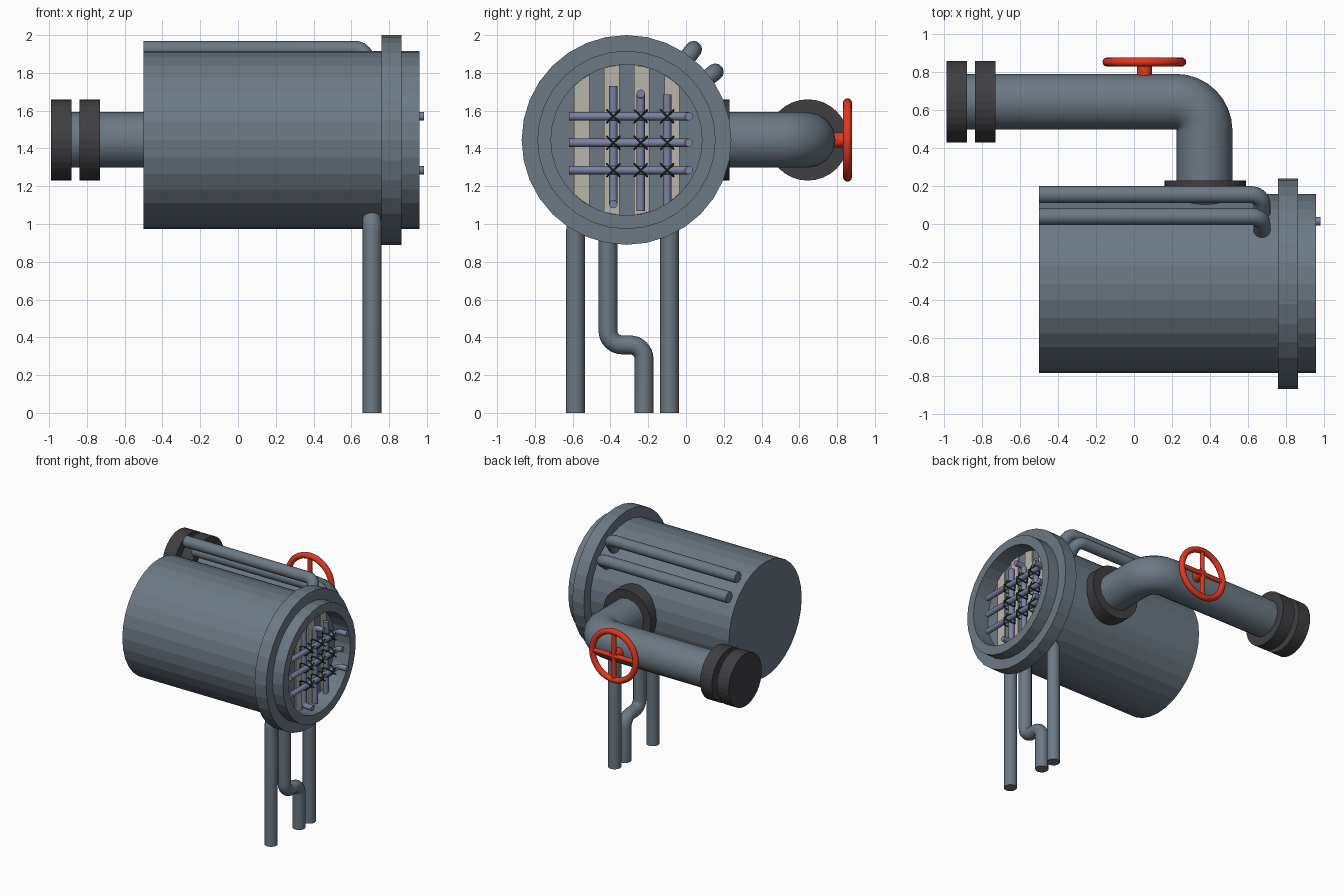
import bpy, bmesh, math
from mathutils import Vector, Matrix

if "Cube" in bpy.data.objects:
    bpy.data.objects.remove(bpy.data.objects["Cube"])

CY, CZ = -0.315, 1.445          # drum axis
PY = 0.645                      # side pipe axis


def material(name, rgb):
    m = bpy.data.materials.new(name)
    m.diffuse_color = (*rgb, 1)
    m.use_nodes = True
    m.node_tree.nodes["Principled BSDF"].inputs["Base Color"].default_value = m.diffuse_color
    return m


STEEL = material("steel", (0.15, 0.19, 0.23))
DARK = material("dark_iron", (0.05, 0.05, 0.055))
RED = material("red_paint", (0.75, 0.04, 0.015))
BEIGE = material("beige", (0.48, 0.46, 0.40))
BAR = material("bar_steel", (0.20, 0.22, 0.36))
WIRE = material("wire", (0.015, 0.05, 0.03))


def finish(ob, mat, angle=None):
    ob.data.materials.clear()
    ob.data.materials.append(mat)
    if angle:
        bpy.ops.object.select_all(action='DESELECT')
        ob.select_set(True)
        bpy.context.view_layer.objects.active = ob
        bpy.ops.object.shade_smooth_by_angle(angle=math.radians(angle))
    return ob


def from_bmesh(name, bm, mat, angle=None):
    bmesh.ops.recalc_face_normals(bm, faces=bm.faces)
    me = bpy.data.meshes.new(name)
    bm.to_mesh(me)
    bm.free()
    ob = bpy.data.objects.new(name, me)
    bpy.context.collection.objects.link(ob)
    return finish(ob, mat, angle)


def lathe(name, profile, origin, axis, mat, seg=32, angle=None):
    """Spin (distance, radius) pairs about an axis."""
    bm = bmesh.new()
    vs = [bm.verts.new((r, 0, d)) for d, r in profile]
    edges = [bm.edges.new(p) for p in zip(vs, vs[1:])]
    bmesh.ops.spin(bm, geom=vs + edges, cent=(0, 0, 0), axis=(0, 0, 1),
                   angle=math.tau, steps=seg, use_duplicate=False)
    bmesh.ops.remove_doubles(bm, verts=bm.verts, dist=1e-4)
    q = Vector(axis).to_track_quat('Z', 'Y').to_matrix().to_4x4()
    bm.transform(Matrix.Translation(origin) @ q)
    return from_bmesh(name, bm, mat, angle)


def disc(name, a, b, r, origin, axis, mat, seg=32, angle=None):
    return lathe(name, [(a, 0), (a, r), (b, r), (b, 0)], origin, axis, mat, seg, angle)


def tube(name, pts, r, mat, bend=0.08, res=4, closed=False):
    """Round pipe along a path with filleted corners."""
    pts = [Vector(p) for p in pts]
    path = pts
    if not closed:
        path = [pts[0]]
        for p, c, n in zip(pts, pts[1:], pts[2:]):
            u, v = (p - c).normalized(), (n - c).normalized()
            centre = c + (u + v) * bend          # right-angle corners
            for i in range(9):
                t = math.pi / 2 * i / 8
                path.append(centre - v * bend * math.cos(t) - u * bend * math.sin(t))
        path.append(pts[-1])
    cu = bpy.data.curves.new(name, 'CURVE')
    cu.dimensions = '3D'
    cu.bevel_depth, cu.bevel_resolution, cu.use_fill_caps = r, res, True
    sp = cu.splines.new('POLY')
    sp.points.add(len(path) - 1)
    for s, p in zip(sp.points, path):
        s.co = (*p, 1)
    sp.use_cyclic_u = closed
    ob = bpy.data.objects.new(name, cu)
    bpy.context.collection.objects.link(ob)
    bpy.ops.object.select_all(action='DESELECT')
    ob.select_set(True)
    bpy.context.view_layer.objects.active = ob
    bpy.ops.object.convert(target='MESH')
    return finish(bpy.context.object, mat, 40)


# Drum with collar and recessed mouth
lathe("drum", [(-0.5, 0), (-0.5, 0.472), (0.76, 0.472), (0.76, 0.555), (0.865, 0.555),
               (0.865, 0.472), (0.96, 0.472), (0.96, 0.40), (0.82, 0.40), (0.82, 0)],
      (0, CY, CZ), (1, 0, 0), STEEL)

# Beige slats on the mouth floor, clipped to its circle
for i in range(4):
    y = -0.552 + 0.159 * i
    bm = bmesh.new()
    sides = [y - 0.04, y, y + 0.04]
    half = [math.sqrt(0.398 ** 2 - (s - CY) ** 2) for s in sides]
    ring = [(s, CZ - h) for s, h in zip(sides, half)]
    ring += [(s, CZ + h) for s, h in zip(sides[::-1], half[::-1])]
    f = bm.faces.new([bm.verts.new((0.815, *p)) for p in ring])
    ext = bmesh.ops.extrude_face_region(bm, geom=[f])
    bmesh.ops.translate(bm, vec=(0.015, 0, 0),
                        verts=[g for g in ext["geom"] if isinstance(g, bmesh.types.BMVert)])
    from_bmesh(f"mouth_slat_{i}", bm, BEIGE)

# Legs, bent into the drum at the top
LX = 0.71
for name, y, inward in (("leg_front", -0.585, 0.2), ("leg_rear", -0.087, -0.2)):
    tube(name, [(LX, y, 0), (LX, y, 1.04), (LX, y + inward, 1.04)], 0.05, STEEL)
tube("leg_drain", [(LX, -0.222, 0), (LX, -0.222, 0.36), (LX, -0.413, 0.36),
                   (LX, -0.413, 1.1)], 0.05, STEEL, bend=0.075)

# Thin pipes along the top, turning into the drum
for i, (y, z) in enumerate(((0.04, 1.925), (0.155, 1.805))):
    p = Vector((0.675, y, z))
    inward = (Vector((0.675, CY, CZ)) - p).normalized() * 0.16
    tube(f"top_pipe_{i}", [(-0.5, y, z), p, p + inward], 0.045, STEEL, bend=0.06)

# Large side pipe with couplings
tube("side_pipe", [(0.372, 0.1, CZ), (0.372, PY, CZ), (-0.97, PY, CZ)], 0.147, STEEL,
     bend=0.15, res=6)
disc("drum_coupling", 0.08, 0.23, 0.215, (0.375, 0, CZ), (0, 1, 0), DARK)
for i, x in enumerate((-0.99, -0.838)):
    disc(f"end_coupling_{i}", x, x + 0.108, 0.215, (0, PY, CZ), (1, 0, 0), DARK)

# Red handwheel
WX, WY = 0.055, 0.855
tube("wheel_rim", [(WX + 0.197 * math.cos(a), WY, CZ + 0.197 * math.sin(a))
                   for a in (math.tau * k / 40 for k in range(40))], 0.024, RED, closed=True)
tube("wheel_spoke_level", [(WX - 0.195, WY, CZ), (WX + 0.195, WY, CZ)], 0.018, RED)
tube("wheel_spoke_upright", [(WX, WY, CZ - 0.195), (WX, WY, CZ + 0.195)], 0.018, RED)
disc("wheel_stem", 0.76, 0.865, 0.04, (WX, 0, CZ), (0, 1, 0), RED, 24, 40)

# Bar grid in the mouth, some ends bent outward
HX, VX = 0.905, 0.868
rows, cols = (1.285, 1.43, 1.57), (-0.385, -0.24, -0.10)
for i, z in enumerate(rows):
    out = 0.94 if i == 1 else 0.985
    tube(f"level_bar_{i}", [(HX, -0.62, z), (HX, 0.015, z), (out, 0.015, z)], 0.022, BAR, bend=0.03)
bars = [[(VX, cols[0], 1.73), (VX, cols[0], 1.105), (0.95, cols[0], 1.105)],
        [(VX, cols[1], 1.07), (VX, cols[1], 1.69), (0.95, cols[1], 1.69)],
        [(VX, cols[2], 1.685), (VX, cols[2], 1.10)]]
for i, pts in enumerate(bars):
    tube(f"upright_bar_{i}", pts, 0.022, BAR, bend=0.03)

# Wire ties: two crossed loops and two loose tails at each crossing
mx = (HX + VX) / 2
for i, z in enumerate(rows):
    for j, y in enumerate(cols):
        for s in (-1, 1):
            loop = []
            for k in range(16):
                a = math.tau * k / 16
                d = 0.034 * math.cos(a)
                loop.append((mx + 0.046 * math.sin(a), y + d, z + s * d))
            tube(f"tie_{i}_{j}_{s}", loop, 0.005, WIRE, res=1, closed=True)
            tube(f"tie_tail_{i}_{j}_{s}", [(mx + 0.046, y, z), (mx + 0.05, y + 0.035, z + s * 0.03)],
                 0.005, WIRE, res=1)
